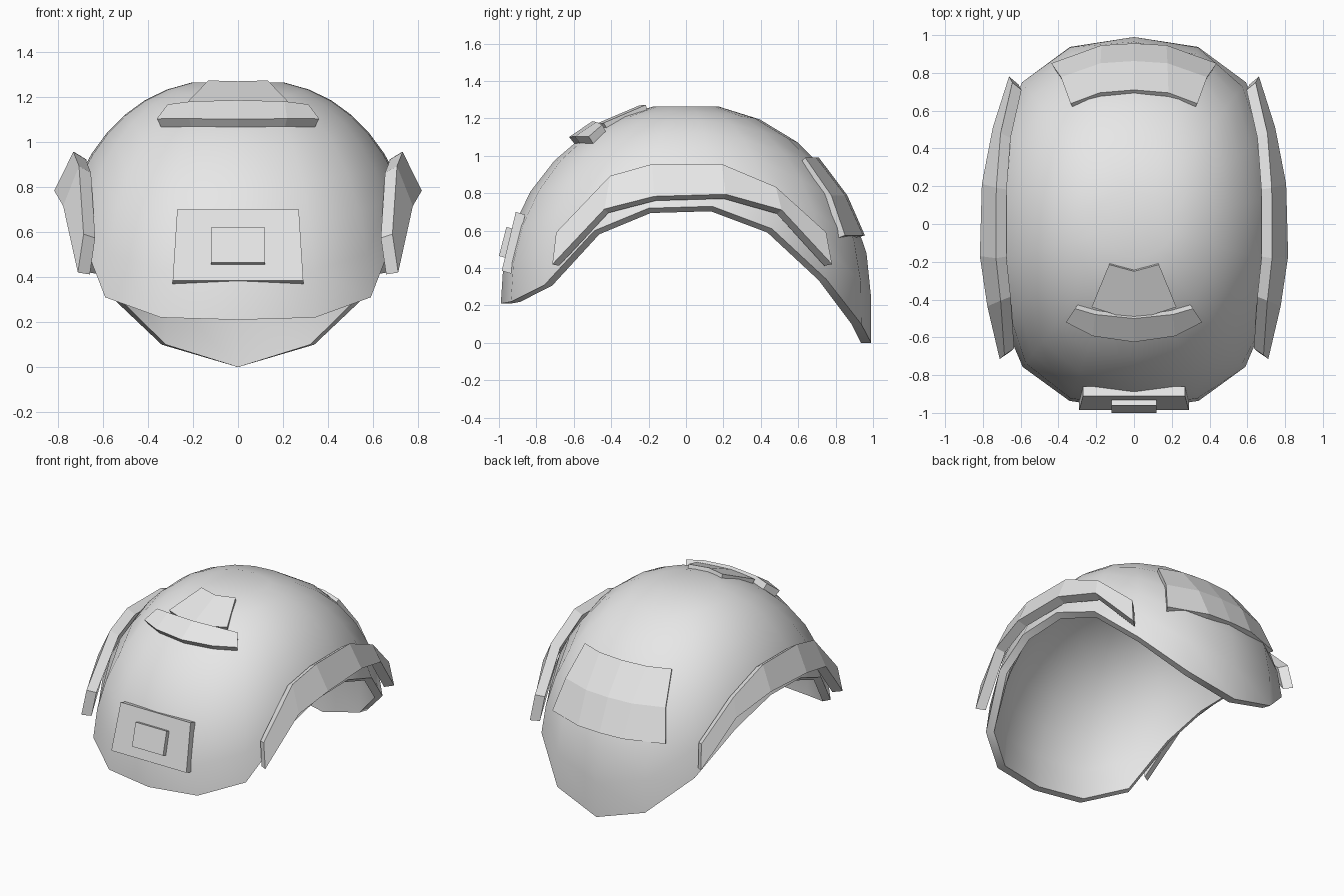
import bpy, bmesh, math
from mathutils import Vector

if "Cube" in bpy.data.objects:
    bpy.data.objects.remove(bpy.data.objects["Cube"])

grey = bpy.data.materials.new("light_grey")
grey.use_nodes = True
grey.diffuse_color = (0.8, 0.8, 0.8, 1)
grey.node_tree.nodes["Principled BSDF"].inputs["Base Color"].default_value = (0.8, 0.8, 0.8, 1)

# Dome surface: a rounded-box ellipsoid, vertical below its centre height
AX, AY, AZ, CZ, PX = 0.84, 0.99, 1.03, 0.25, 2.5


def up(z):
    return max(0.0, (z - CZ) / AZ) ** 2


def on_side(y, z):
    return Vector((AX * max(0, 1 - (y / AY) ** 2 - up(z)) ** (1 / PX), y, z))


def on_back(x, z):
    return Vector((x, AY * math.sqrt(1 - (abs(x) / AX) ** PX - up(z)), z))


def on_top(x, y):
    return Vector((x, y, CZ + AZ * math.sqrt(1 - (abs(x) / AX) ** PX - (y / AY) ** 2)))


def normal(p):
    gx = PX * (abs(p.x) / AX) ** (PX - 1) / AX
    return Vector((math.copysign(gx, p.x), 2 * p.y / AY ** 2, 2 * max(0, p.z - CZ) / AZ ** 2)).normalized()


def finish(name, bm):
    bmesh.ops.recalc_face_normals(bm, faces=bm.faces)
    mesh = bpy.data.meshes.new(name)
    bm.to_mesh(mesh)
    bm.free()
    mesh.materials.append(grey)
    ob = bpy.data.objects.new(name, mesh)
    bpy.context.collection.objects.link(ob)
    return ob


def slab(name, outer, inner):
    """Closed solid between two matching grids of points."""
    bm = bmesh.new()
    a, b = ([[bm.verts.new(p) for p in row] for row in g] for g in (outer, inner))
    rows, cols = len(a), len(a[0])
    for g in (a, b):
        for i in range(rows - 1):
            for j in range(cols - 1):
                bm.faces.new((g[i][j], g[i][j + 1], g[i + 1][j + 1], g[i + 1][j]))
    edge = [(0, j) for j in range(cols)] + [(i, cols - 1) for i in range(1, rows)]
    edge += [(rows - 1, j) for j in range(cols - 2, -1, -1)] + [(i, 0) for i in range(rows - 2, 0, -1)]
    for (i, j), (k, m) in zip(edge, edge[1:] + edge[:1]):
        bm.faces.new((a[i][j], a[k][m], b[k][m], b[i][j]))
    return finish(name, bm)


def hugging_slab(name, grid, out, inn):
    """Plate that follows the dome, from inn to out along its normal."""
    slab(name, *([[p + normal(p) * d for p in row] for row in grid] for d in (out, inn)))


def mirrored(half):
    """Points from centre to left, extended to both sides."""
    return [(-x, v) for x, v in reversed(half) if x > 0] + list(half)


# Shell: rings from crown down to the curved rim, then back up inside
half_rim = [(0, -0.985, 0.21), (0.34, -0.93, 0.22), (0.6, -0.77, 0.31)]
half_rim += [tuple(on_side(y, z)) for y, z in ((-0.49, 0.6), (-0.2, 0.72), (0.14, 0.73), (0.46, 0.61))]
half_rim += [(0.6, 0.76, 0.34), (0.34, 0.94, 0.1), (0, 0.99, 0)]
rim = half_rim + [(-x, y, z) for x, y, z in reversed(half_rim[1:-1])]
ROWS, CROWN = 7, math.radians(80)


def dome_point(x, y, rim_z, t, scale):
    e0 = math.asin((rim_z - CZ) / AZ)
    e = CROWN + (e0 - CROWN) * t
    left = 1 - max(0, math.sin(e)) ** 2
    flat = Vector((x, y)).normalized()
    lo, hi = 0.0, 1.5
    for _ in range(40):
        r = (lo + hi) / 2
        if (abs(flat.x) * r / AX) ** PX + (flat.y * r / AY) ** 2 < left:
            lo = r
        else:
            hi = r
    return (flat.x * r * scale, flat.y * r * scale, CZ + AZ * math.sin(e) * (scale if e > 0 else 1))


bm = bmesh.new()
steps = [(i / ROWS, 1) for i in range(ROWS + 1)] + [(i / ROWS, 0.945) for i in range(ROWS, -1, -1)]
rings = [[bm.verts.new(dome_point(*p, t, s)) for p in rim] for t, s in steps]
for r0, r1 in zip(rings, rings[1:]):
    for j in range(len(rim)):
        k = (j + 1) % len(rim)
        bm.faces.new((r0[j], r0[k], r1[k], r1[j]))
bm.faces.new(rings[0])
bm.faces.new(rings[-1])
shell = finish("helmet_shell", bm)
bpy.ops.object.select_all(action='DESELECT')
shell.select_set(True)
bpy.context.view_layer.objects.active = shell
bpy.ops.object.shade_smooth_by_angle(angle=math.radians(40))

# Side rails arching over the ear openings
upper = ((-0.65, 0.57), (-0.38, 0.855), (-0.17, 0.915), (0.18, 0.915), (0.45, 0.8), (0.7, 0.57))
lower = ((-0.67, 0.41), (-0.41, 0.69), (-0.16, 0.755), (0.2, 0.765), (0.48, 0.685), (0.73, 0.41))
for name, side in (("left_rail", 1), ("right_rail", -1)):
    grid = [[on_side(*p) * 1 for p in row] for row in (upper, lower)]
    for row in grid:
        for p in row:
            p.x *= side
    hugging_slab(name, grid, 0.08, 0.015)


# Front mount: a tilted plate with a smaller plate on it
def front_plate(name, top, bottom, depth):
    outer = [[Vector((s * w, y, z)) for s in (-1, 1)] for w, y, z in (top, bottom)]
    slab(name, outer, [[p + Vector((0, depth, -depth * 0.3)) for p in row] for row in outer])


front_plate("front_mount", (0.27, -0.91, 0.7), (0.29, -0.985, 0.385), 0.05)
front_plate("front_mount_insert", (0.12, -0.96, 0.62), (0.12, -1.0, 0.465), 0.04)

# Crown pad: a curved front band and a tapering top panel
band = [[(0, -0.6), (0.21, -0.57), (0.345, -0.5)], [(0, -0.48), (0.2, -0.46), (0.3, -0.43)]]
hugging_slab("crown_pad_band", [[on_top(*p) for p in mirrored(r)] for r in band], 0.04, -0.01)
panel = [[(0, -0.5), (0.22, -0.43)], [(0, -0.245), (0.13, -0.21)]]
hugging_slab("crown_pad_panel", [[on_top(*p) for p in mirrored(r)] for r in panel], 0.022, -0.02)

# Rear pad wrapped over the back of the dome
rear = [[(0, 0.98), (0.18, 0.98), (0.33, 0.98)], [(0, 0.78), (0.175, 0.78), (0.38, 0.78)],
        [(0, 0.57), (0.17, 0.57), (0.43, 0.57)]]
hugging_slab("rear_pad", [[on_back(*p) for p in mirrored(r)] for r in rear], 0.016, -0.03)
